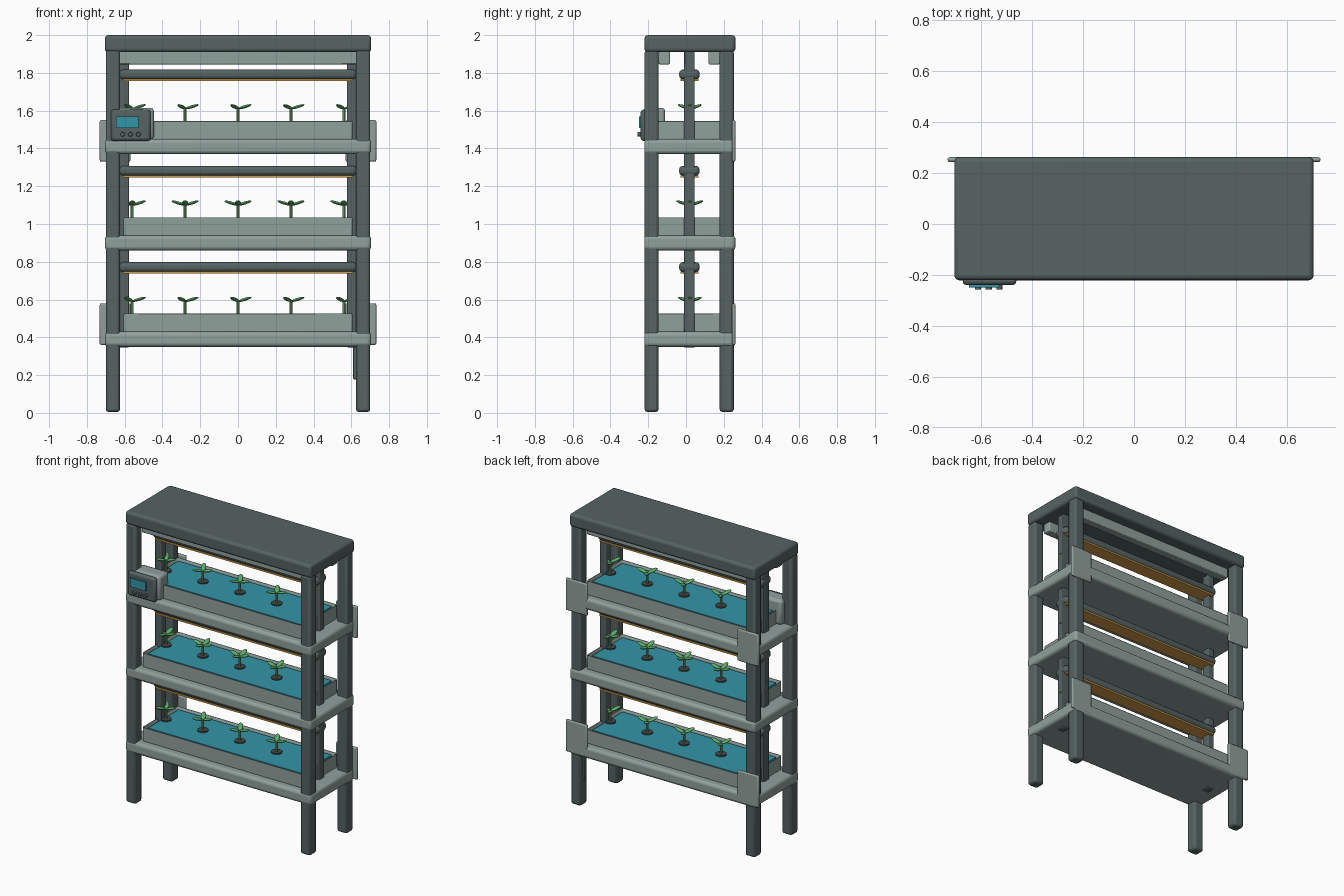
import bpy
import bmesh
from math import cos, sin, pi, radians
from mathutils import Vector

cube = bpy.data.objects.get("Cube")
if cube:
    bpy.data.objects.remove(cube, do_unlink=True)


def material(name, rgb):
    m = bpy.data.materials.new(name)
    m.use_nodes = True
    m.diffuse_color = (*rgb, 1)
    node = next(n for n in m.node_tree.nodes if n.type == 'BSDF_PRINCIPLED')
    node.inputs["Base Color"].default_value = (*rgb, 1)
    return m


DARK = material("dark_metal", (0.092, 0.125, 0.123))
LIGHT = material("pale_metal", (0.28, 0.355, 0.335))
WATER = material("teal", (0.033, 0.3, 0.39))
GLOW = material("amber", (0.65, 0.34, 0.065))
LEAF = material("leaf_green", (0.11, 0.42, 0.14))
STEM = material("stem_green", (0.19, 0.42, 0.18))
POT = material("pot_grey", (0.06, 0.066, 0.062))


def finish(ob, name, mat, bevel=0, segments=2):
    ob.name = name
    ob.data.materials.append(mat)
    if bevel:
        mod = ob.modifiers.new("soft_edges", 'BEVEL')
        mod.width = bevel
        mod.segments = segments
        mod.limit_method = 'ANGLE'
    bpy.ops.object.shade_smooth_by_angle(angle=radians(35))
    return ob


def box(name, mat, x, y, z, bevel=0, segments=2):
    """Box from its (low, high) extents on each axis."""
    lo, hi = Vector((x[0], y[0], z[0])), Vector((x[1], y[1], z[1]))
    bpy.ops.mesh.primitive_cube_add(size=1, location=(lo + hi) / 2)
    ob = bpy.context.object
    ob.scale = hi - lo
    bpy.ops.object.transform_apply(location=False, rotation=False, scale=True)
    return finish(ob, name, mat, bevel, segments)


def rod(name, mat, centre, r, depth, sides=16, rot=(0, 0, 0), bevel=0):
    bpy.ops.mesh.primitive_cylinder_add(vertices=sides, radius=r, depth=depth,
                                        location=centre, rotation=rot)
    return finish(bpy.context.object, name, mat, bevel)


def tray(z0, z1):
    """Open trough: inset the top and push the inside down."""
    ob = box("tray", LIGHT, (-0.607, 0.607), (-0.17, 0.21), (z0, z1), 0.008)
    bm = bmesh.new()
    bm.from_mesh(ob.data)
    top = max(bm.faces, key=lambda f: f.calc_center_median().z)
    bmesh.ops.inset_region(bm, faces=[top], thickness=0.028)
    bmesh.ops.translate(bm, verts=top.verts, vec=(0, 0, -0.08))
    bm.to_mesh(ob.data)
    bm.free()


def leaf(base, angle):
    """Flat paddle rising outwards from the stem."""
    bpy.ops.mesh.primitive_uv_sphere_add(segments=12, ring_count=6, radius=1)
    ob = bpy.context.object
    ob.scale = (0.038, 0.017, 0.008)
    ob.rotation_euler = (0, radians(-17), angle)
    ob.location = base + Vector((0.036 * cos(angle), 0.036 * sin(angle), 0.011))
    finish(ob, "leaf", LEAF)


def plant(x, z, leaves):
    rod("net_pot", POT, (x, 0.02, z - 0.015), 0.035, 0.022)
    rod("stem", STEM, (x, 0.02, z + 0.022), 0.008, 0.08, 8)
    for i in range(leaves):
        leaf(Vector((x, 0.02, z + 0.062)), 2 * pi * i / leaves)


# Frame: roof, posts and square risers
box("roof", DARK, (-0.705, 0.705), (-0.22, 0.262), (1.91, 2.0), 0.018, 3)
for s in (-1, 1):
    for y in ((-0.219, -0.145), (0.178, 0.253)):
        box("post", DARK, sorted((s * 0.625, s * 0.7)), y, (0.005, 1.92), 0.014)
    box("riser", DARK, sorted((s * 0.577, s * 0.625)), (-0.01, 0.046),
        (0.345, 1.915), 0.006)
    # Wall plates behind the rear posts
    for z in (0.36, 1.33):
        box("wall_plate", LIGHT, sorted((s * 0.57, s * 0.732)),
            (0.243, 0.262), (z, z + 0.22), 0.008)
for y in (-0.145, 0.12):
    box("roof_rail", LIGHT, (-0.63, 0.63), (y, y + 0.06), (1.845, 1.915), 0.006)
box("cable", DARK, (0.61, 0.63), (0.205, 0.225), (0.178, 0.36), 0.004)

# Three identical growing levels
for level, z in enumerate((0.35, 0.86, 1.37)):
    box("shelf", LIGHT, (-0.705, 0.705), (-0.221, 0.262), (z, z + 0.08), 0.02, 3)
    tray(z + 0.075, z + 0.18)
    box("water", WATER, (-0.582, 0.582), (-0.145, 0.185), (z + 0.1, z + 0.166))
    for i in range(-2, 3):
        plant(i * 0.28, z + 0.178, 4 if level == 1 else 3)
    # Grow lamp with glowing underside
    lamp = z + 0.39
    box("lamp_bar", DARK, (-0.627, 0.627), (-0.036, 0.072),
        (lamp + 0.006, lamp + 0.058), 0.02, 3)
    box("lamp_panel", GLOW, (-0.61, 0.61), (-0.029, 0.065),
        (lamp - 0.003, lamp + 0.008))

# Control unit on the front right post
box("control_housing", LIGHT, (-0.645, -0.445), (-0.217, -0.11), (1.445, 1.615), 0.018)
box("control_face", DARK, (-0.672, -0.462), (-0.24, -0.205), (1.44, 1.605), 0.014)
box("control_screen", WATER, (-0.647, -0.527), (-0.249, -0.2395), (1.508, 1.568))
for i in range(3):
    rod("control_button", DARK, (-0.612 + i * 0.042, -0.247, 1.475), 0.012, 0.022,
        12, (pi / 2, 0, 0), 0.002)
